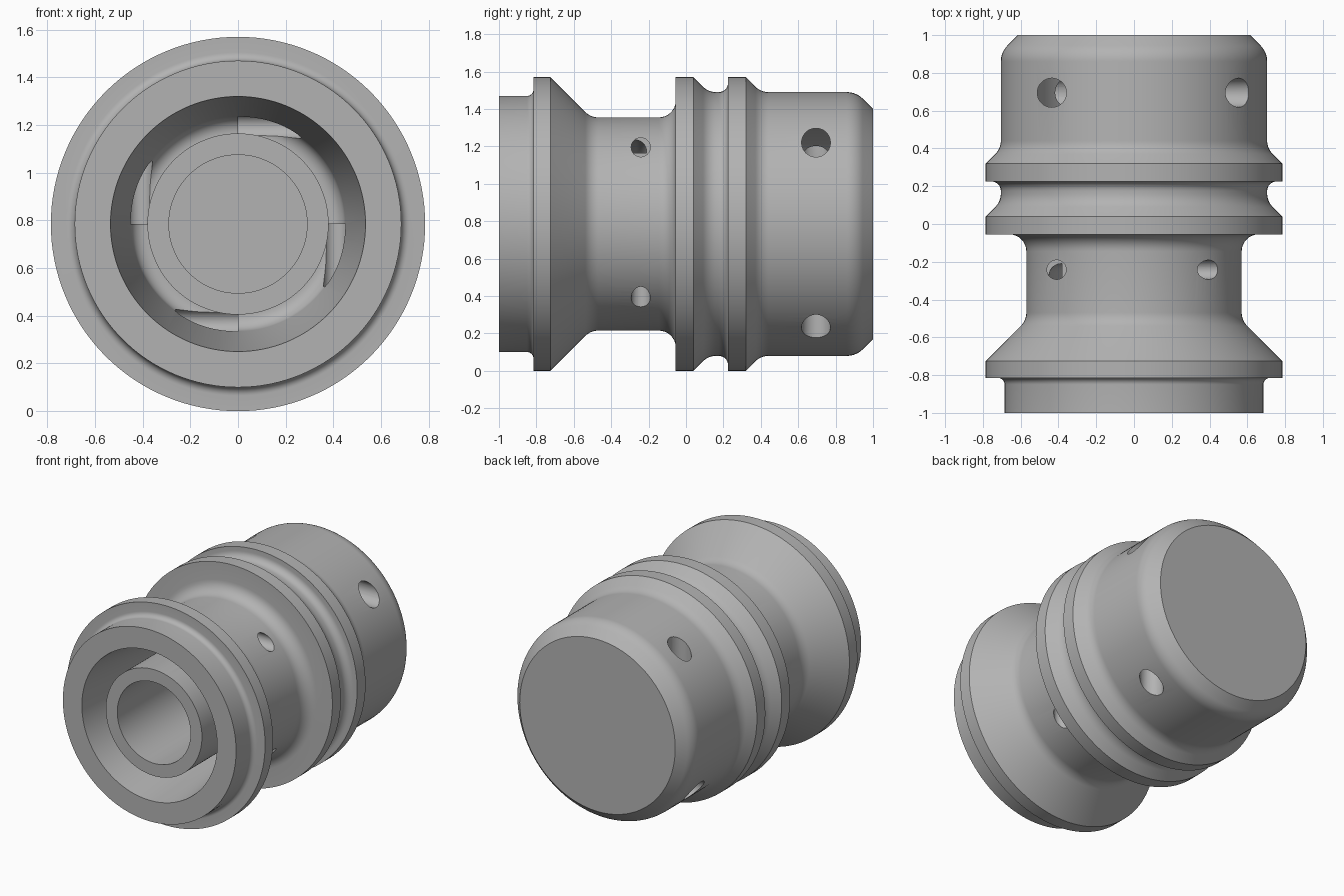
import bpy, bmesh, math
from mathutils import Vector, Matrix

cube = bpy.data.objects.get("Cube")
if cube:
    bpy.data.objects.remove(cube, do_unlink=True)

AXIS_Z = 0.785
SEGMENTS = 128

grey = bpy.data.materials.new("machined_grey")
grey.use_nodes = True
grey.diffuse_color = (0.45, 0.45, 0.45, 1)
grey.node_tree.nodes["Principled BSDF"].inputs["Base Color"].default_value = grey.diffuse_color


def rounded(corners, steps=8):
    """Turn (y, radius, fillet) corners into a list of profile points."""
    pts = []
    for i, (y, r, fillet) in enumerate(corners):
        p = Vector((y, r))
        if not fillet:
            pts.append(p)
            continue
        a = (Vector(corners[i - 1][:2]) - p).normalized()
        b = (Vector(corners[i + 1][:2]) - p).normalized()
        half = a.angle(b) / 2
        centre = p + (a + b).normalized() * fillet / math.sin(half)
        tangent = fillet / math.tan(half)
        start, end = p + a * tangent - centre, p + b * tangent - centre
        sweep = start.angle(end)
        for k in range(steps + 1):
            t = k / steps
            pts.append(centre + (start * math.sin((1 - t) * sweep)
                                 + end * math.sin(t * sweep)) / math.sin(sweep))
    return pts


def lathe(name, corners):
    """Revolve a profile around the long axis."""
    bm = bmesh.new()
    verts = [bm.verts.new((0, p.x, p.y)) for p in rounded(corners)]
    edges = [bm.edges.new(pair) for pair in zip(verts, verts[1:])]
    bmesh.ops.spin(bm, geom=verts + edges, cent=(0, 0, 0), axis=(0, 1, 0),
                   angle=math.tau, steps=SEGMENTS, use_merge=True)
    bmesh.ops.remove_doubles(bm, verts=bm.verts, dist=0.0001)
    bmesh.ops.recalc_face_normals(bm, faces=bm.faces)
    mesh = bpy.data.meshes.new(name)
    bm.to_mesh(mesh)
    bm.free()
    mesh.materials.append(grey)
    obj = bpy.data.objects.new(name, mesh)
    bpy.context.collection.objects.link(obj)
    obj.location.z = AXIS_Z
    return obj


def cut(obj, matrix, radius, depth, segments):
    """Subtract a cylinder placed by a matrix."""
    bm = bmesh.new()
    bmesh.ops.create_cone(bm, cap_ends=True, segments=segments, radius1=radius,
                          radius2=radius, depth=depth, matrix=matrix)
    mesh = bpy.data.meshes.new("cutter")
    bm.to_mesh(mesh)
    bm.free()
    mesh.materials.append(grey)
    cutter = bpy.data.objects.new("cutter", mesh)
    bpy.context.collection.objects.link(cutter)
    cutter.hide_render = True
    cutter.location.z = AXIS_Z
    mod = obj.modifiers.new("cut", 'BOOLEAN')
    mod.operation = 'DIFFERENCE'
    mod.solver = 'EXACT'
    mod.object = cutter
    bpy.ops.object.modifier_apply(modifier=mod.name)
    bpy.data.objects.remove(cutter, do_unlink=True)


# Turned body: outer flanges and neck, then front groove and central bore
body = lathe("valve_body", [
    (1, 0, 0), (1, 0.615, 0), (0.91, 0.705, 0.12),
    (0.4, 0.705, 0.1), (0.32, 0.785, 0), (0.225, 0.785, 0),
    (0.225, 0.705, 0.05), (0.12, 0.705, 0.1), (0.04, 0.785, 0),
    (-0.055, 0.785, 0), (-0.055, 0.57, 0.09), (-0.51, 0.57, 0.1),
    (-0.725, 0.785, 0), (-0.815, 0.785, 0), (-0.815, 0.685, 0.035),
    (-1, 0.685, 0), (-1, 0.535, 0), (-0.21, 0.443, 0.065),
    (-0.21, 0.38, 0), (-0.95, 0.38, 0), (-0.95, 0.29, 0),
    (0.2, 0.29, 0), (0.2, 0, 0)])
bpy.ops.object.select_all(action='DESELECT')
bpy.context.view_layer.objects.active = body
body.select_set(True)

# Inner chamber behind the large ports
cut(body, Matrix.Translation((0, 0.65, 0)) @ Matrix.Rotation(math.pi / 2, 4, 'X'),
    0.55, 0.4, SEGMENTS)

# Offset ports, four around the axis: (y, offset, radius, inner end)
for y, offset, radius, inner in ((-0.242, 0.41, 0.051, 0.0), (0.695, 0.435, 0.077, 0.2)):
    depth = 0.9 - inner
    port = (Matrix.Translation((inner + depth / 2, y, offset))
            @ Matrix.Rotation(math.pi / 2, 4, 'Y'))
    for quarter in range(4):
        cut(body, Matrix.Rotation(quarter * math.pi / 2, 4, 'Y') @ port, radius, depth, 40)

bpy.ops.object.shade_smooth_by_angle(angle=math.radians(30))
